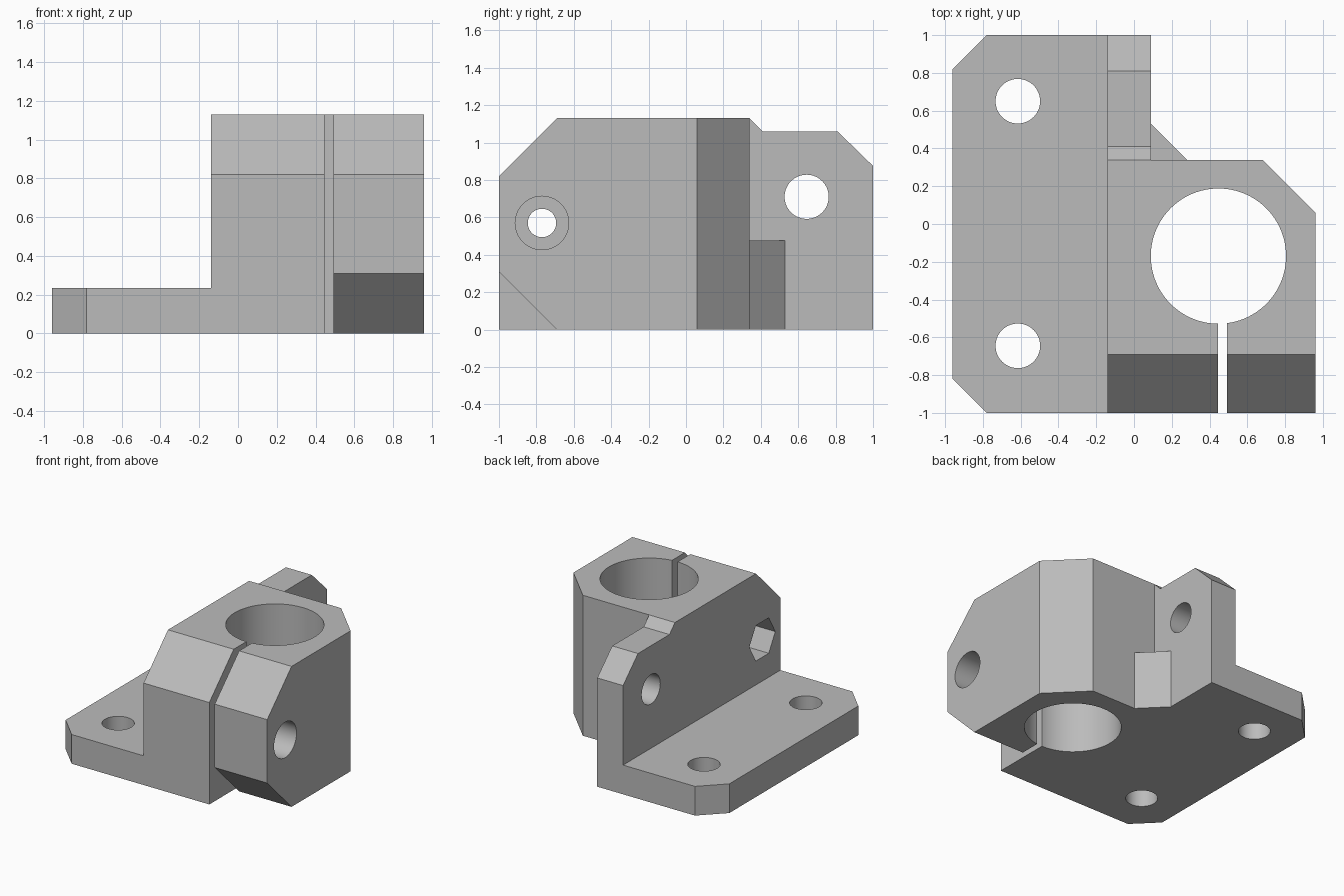
import bpy
import bmesh
from math import cos, sin, pi, radians
from mathutils import Vector

cube = bpy.data.objects.get("Cube")
if cube:
    bpy.data.objects.remove(cube, do_unlink=True)

grey = bpy.data.materials.new("plain grey")
grey.use_nodes = True
grey.diffuse_color = (0.5, 0.5, 0.5, 1)
grey.node_tree.nodes["Principled BSDF"].inputs["Base Color"].default_value = (0.5, 0.5, 0.5, 1)


def extrude(name, profile, axis, start, end):
    """Extrude an outline: (y, z) points along x, or (x, y) points along z."""
    bm = bmesh.new()
    place = (lambda p: (start, *p)) if axis == "x" else (lambda p: (*p, start))
    face = bm.faces.new([bm.verts.new(place(p)) for p in profile])
    grown = bmesh.ops.extrude_face_region(bm, geom=[face])["geom"]
    step = Vector((end - start, 0, 0)) if axis == "x" else Vector((0, 0, end - start))
    bmesh.ops.translate(bm, vec=step, verts=[g for g in grown if isinstance(g, bmesh.types.BMVert)])
    bmesh.ops.recalc_face_normals(bm, faces=bm.faces)
    mesh = bpy.data.meshes.new(name)
    bm.to_mesh(mesh)
    bm.free()
    mesh.materials.append(grey)
    obj = bpy.data.objects.new(name, mesh)
    bpy.context.collection.objects.link(obj)
    return obj


def ring(center, radius, sides=64):
    return [(center[0] + radius * cos(2 * pi * i / sides),
             center[1] + radius * sin(2 * pi * i / sides)) for i in range(sides)]


def rect(a0, a1, b0, b1):
    return [(a0, b0), (a1, b0), (a1, b1), (a0, b1)]


def combine(target, tool, operation):
    """Apply a boolean and discard the tool object."""
    mod = target.modifiers.new(operation.lower(), "BOOLEAN")
    mod.operation, mod.solver, mod.object = operation, "EXACT", tool
    bpy.ops.object.select_all(action="DESELECT")
    bpy.context.view_layer.objects.active = target
    target.select_set(True)
    bpy.ops.object.modifier_apply(modifier=mod.name)
    bpy.data.objects.remove(tool, do_unlink=True)


# Clamp block with sloped front top
bracket = extrude("clamp_bracket", [(-1, 0), (0.34, 0), (0.34, 1.13), (-0.69, 1.13), (-1, 0.82)],
                  "x", -0.14, 0.96)

# Chamfered back corner and lower edge of the free jaw
cutters = [
    extrude("corner_cut", [(0.58, 0.44), (1.06, -0.04), (1.06, 0.44)], "z", -0.1, 1.3),
    extrude("jaw_cut", [(-1.1, 0.41), (-1.1, -0.1), (-0.59, -0.1)], "x", 0.46, 1.1),
]
for cutter in cutters:
    combine(bracket, cutter, "DIFFERENCE")

# Mounting plate, rear wall and gusset
plate = [(-0.78, -1), (0, -1), (0, 1), (-0.78, 1), (-0.96, 0.82), (-0.96, -0.82)]
wall = [(0.25, 0), (1, 0), (1, 0.875), (0.81, 1.06), (0.41, 1.06), (0.34, 1.13), (0.25, 1.13)]
additions = [
    extrude("mounting_plate", plate, "z", 0, 0.235),
    extrude("rear_wall", wall, "x", -0.14, 0.09),
    extrude("gusset", [(0.03, 0.3), (0.32, 0.3), (0.03, 0.59)], "z", 0, 0.475),
]
for part in additions:
    combine(bracket, part, "UNION")

# Rod bore, clamp slot, screw holes, screw head recess and nut pocket
screw = (-0.77, 0.57)
cutters = [
    extrude("rod_bore", ring((0.447, -0.17), 0.358, 96), "z", -0.1, 1.3),
    extrude("clamp_slot", rect(0.445, 0.493, -1.1, -0.3), "z", -0.1, 1.3),
    extrude("wall_hole", ring((0.645, 0.71), 0.118), "x", -0.3, 0.3),
    extrude("clamp_screw_hole", ring(screw, 0.076), "x", -0.3, 1.1),
    extrude("screw_head_recess", ring(screw, 0.143), "x", 0.76, 1.1),
    extrude("nut_pocket", ring(screw, 0.165, 6), "x", -0.3, 0.04),
]
for y in (-0.645, 0.65):
    cutters.append(extrude("plate_hole", ring((-0.615, y), 0.118), "z", -0.1, 0.4))
for cutter in cutters:
    combine(bracket, cutter, "DIFFERENCE")

bpy.ops.object.shade_smooth_by_angle(angle=radians(30))
